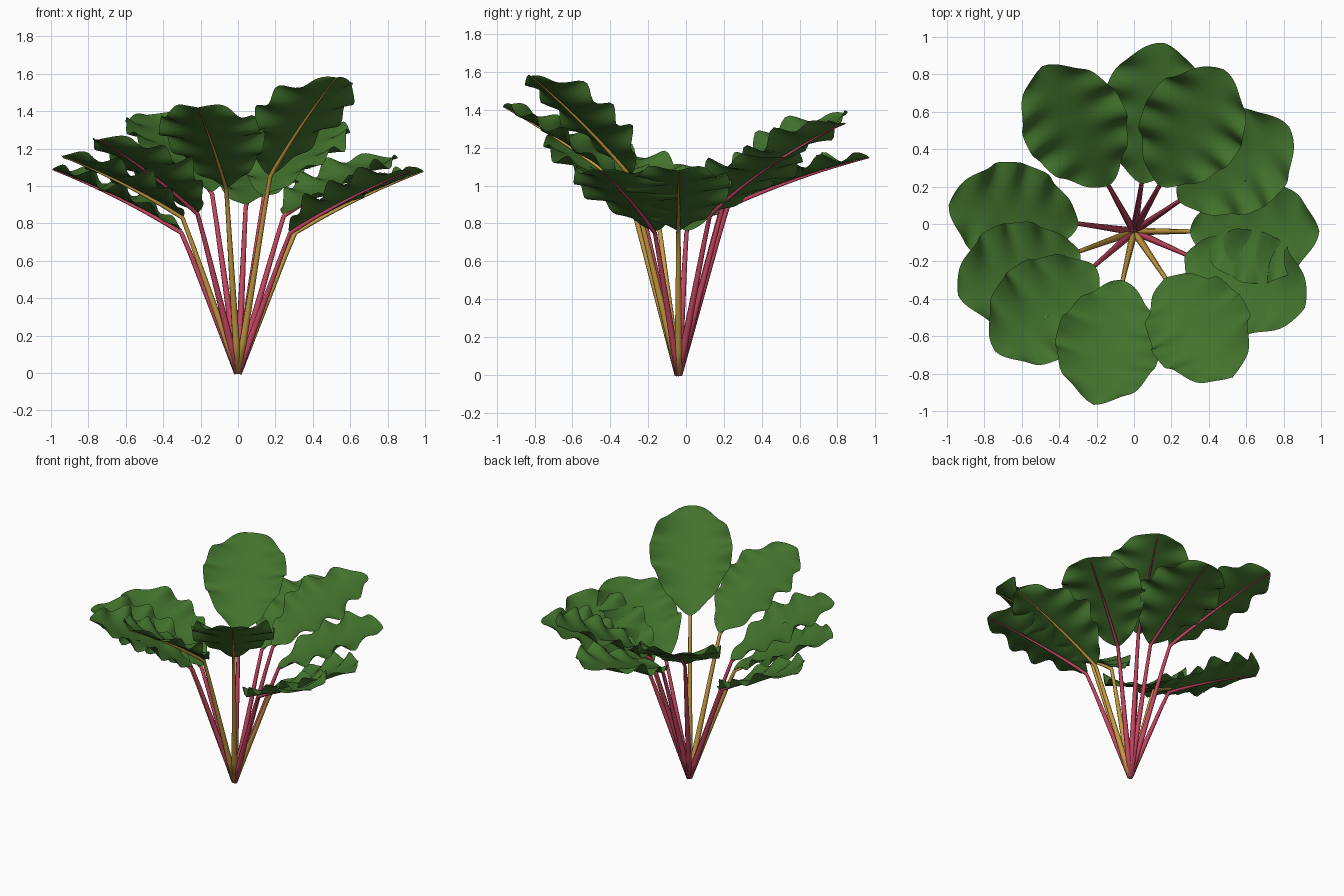
import bpy, math, random
from mathutils import Vector

if "Cube" in bpy.data.objects:
    bpy.data.objects.remove(bpy.data.objects["Cube"])

random.seed(4)

def material(name, col):
    m = bpy.data.materials.new(name)
    m.diffuse_color = (*col, 1)
    m.use_nodes = True
    m.node_tree.nodes["Principled BSDF"].inputs["Base Color"].default_value = m.diffuse_color
    return m

GREEN = material("leaf green", (0.055, 0.17, 0.026))
RED = material("stem red", (0.56, 0.06, 0.12))
GOLD = material("stem gold", (0.58, 0.34, 0.055))
ROOT = Vector((0, -0.04, 0))

def make_object(name, verts, faces, mat):
    me = bpy.data.meshes.new(name)
    me.from_pydata(verts, [], faces)
    me.materials.append(mat)
    me.polygons.foreach_set("use_smooth", [True] * len(me.polygons))
    me.update()
    ob = bpy.data.objects.new(name, me)
    bpy.context.collection.objects.link(ob)
    return ob

def tube(name, path, radii, mat, side, n=8):
    """Capped round tube along a path lying in one vertical plane."""
    verts, faces = [], []
    for i, p in enumerate(path):
        t = (path[min(i + 1, len(path) - 1)] - path[max(i - 1, 0)]).normalized()
        b = t.cross(side).normalized()
        for k in range(n):
            a = 2 * math.pi * k / n
            verts.append(p + (side * math.cos(a) + b * math.sin(a)) * radii[i])
    for i in range(len(path) - 1):
        for k in range(n):
            k2 = (k + 1) % n
            faces.append((i * n + k, i * n + k2, (i + 1) * n + k2, (i + 1) * n + k))
    faces.append(tuple(range(n - 1, -1, -1)))
    faces.append(tuple(range((len(path) - 1) * n, len(path) * n)))
    return make_object(name, verts, faces, mat)

# azimuth, blade base radius and height, blade tip radius and height
LEAVES = [
    (0, 0.30, 0.76, 0.99, 1.08),
    (-139, 0.28, 0.86, 0.98, 1.25),
    (81, 0.26, 0.90, 1.02, 1.15),
    (-56, 0.30, 1.06, 0.94, 1.58),
    (172, 0.30, 0.76, 1.00, 1.09),
    (34, 0.29, 0.85, 1.00, 1.15),
    (-103, 0.27, 0.99, 0.95, 1.42),
    (119, 0.28, 0.97, 1.01, 1.38),
    (-24, 0.30, 0.76, 1.00, 1.08),
    (-160, 0.31, 0.84, 1.00, 1.16),
    (61, 0.28, 0.95, 0.99, 1.33),
]
NT, NU = 48, 16          # steps along and across a blade
HALF_WIDTH = 0.28

for i, (az, r0, z0, r1, z1) in enumerate(LEAVES):
    a = math.radians(az)
    out = Vector((math.cos(a), math.sin(a), 0))
    side = Vector((-math.sin(a), math.cos(a), 0))
    base = ROOT + out * r0 + Vector((0, 0, z0))
    tip = ROOT + out * r1 + Vector((0, 0, z1))
    normal = (tip - base).cross(side).normalized()
    if normal.z < 0:
        normal = -normal
    phase = [random.uniform(0, 6.28) for _ in range(2)]

    def midrib(t):
        return base.lerp(tip, t) + normal * (0.07 * t * (1 - t))

    # ruffled, cupped blade with a blunt tip
    verts, faces = [], []
    for j in range(NT + 1):
        t = j / NT
        tt = 0.5 - 0.5 * math.cos(math.pi * t)      # denser rows near both ends
        rel = max(math.sin(math.pi * tt ** 1.22), 0.0005) ** 0.57
        w = HALF_WIDTH * rel
        for k in range(NU + 1):
            u = 2 * k / NU - 1
            ph = phase[0] if u < 0 else phase[1]
            wave = math.sin(tt * 27 + ph) * 0.038 + math.sin(tt * 13 + ph * 2) * 0.014
            lift = u * u * rel * (0.055 + wave)
            verts.append(midrib(tt) + side * (u * w) + normal * lift)
    row = NU + 1
    for j in range(NT):
        for k in range(NU):
            q = j * row + k
            faces.append((q, q + row, q + row + 1, q + 1))
    make_object(f"leaf_blade_{i + 1}", verts, faces, GREEN)

    # stalk running into a tapering rib under the blade
    path, radii = [], []
    for j in range(6):
        t = j / 6
        path.append(ROOT.lerp(base - normal * 0.008, t))
        radii.append(0.021 - 0.010 * t)
    for j in range(17):
        t = j / 16
        r = 0.010 * (1 - t) + 0.003
        path.append(midrib(t) - normal * (r * 0.95))
        radii.append(r * 0.9)
    tube(f"leaf_stalk_{i + 1}", path, radii, GOLD if i % 3 == 0 else RED, side)
